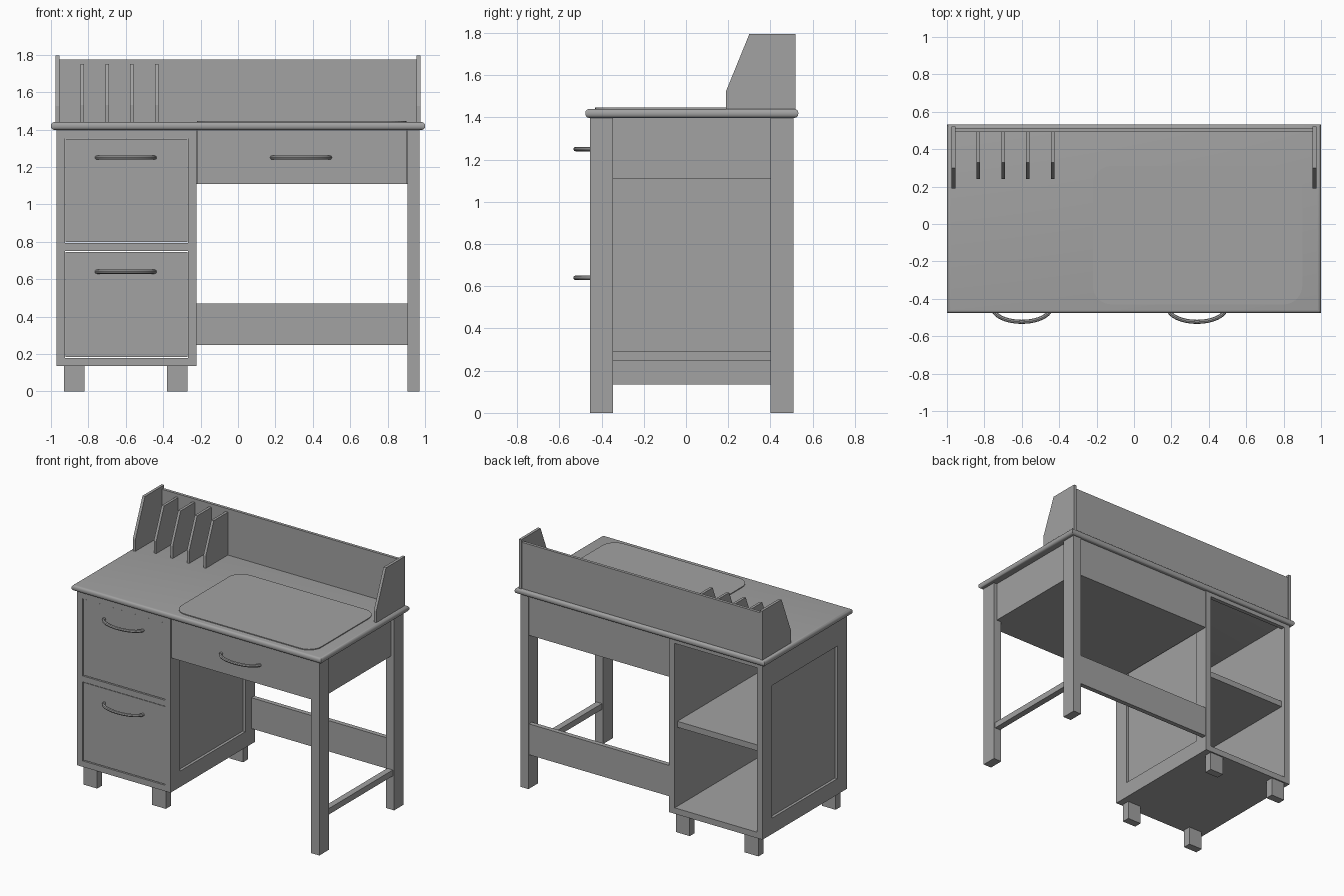
import bpy, bmesh, math

cube = bpy.data.objects.get("Cube")
if cube:
    bpy.data.objects.remove(cube, do_unlink=True)

grey = bpy.data.materials.new("plain grey")
grey.use_nodes = True
COLOR = (0.36, 0.36, 0.36, 1)
grey.diffuse_color = COLOR
for node in grey.node_tree.nodes:
    if node.type == 'BSDF_PRINCIPLED':
        node.inputs["Base Color"].default_value = COLOR


def finish(name, bm):
    bmesh.ops.recalc_face_normals(bm, faces=bm.faces)
    mesh = bpy.data.meshes.new(name)
    bm.to_mesh(mesh)
    bm.free()
    mesh.materials.append(grey)
    obj = bpy.data.objects.new(name, mesh)
    bpy.context.collection.objects.link(obj)
    return obj


def box_mesh(x, y, z):
    bm = bmesh.new()
    bmesh.ops.create_cube(bm, size=1)
    for v in bm.verts:
        v.co = [r[0] if c < 0 else r[1] for c, r in zip(v.co, (x, y, z))]
    return bm


def box(name, x, y, z):
    return finish(name, box_mesh(x, y, z))


def prism(name, outline, axis, low, high):
    """Extrude a flat outline along x (axis 0) or z (axis 2)."""
    bm = bmesh.new()
    place = (lambda p: (low, *p)) if axis == 0 else (lambda p: (*p, low))
    face = bm.faces.new([bm.verts.new(place(p)) for p in outline])
    top = bmesh.ops.extrude_face_region(bm, geom=[face])
    for v in top["geom"]:
        if isinstance(v, bmesh.types.BMVert):
            v.co[axis] = high
    return finish(name, bm)


def smooth(obj):
    bpy.ops.object.select_all(action='DESELECT')
    obj.select_set(True)
    bpy.context.view_layer.objects.active = obj
    bpy.ops.object.shade_smooth_by_angle(angle=math.radians(40))


FRONT, BACK = -0.455, 0.51
TOP = 1.44          # upper surface of the desk
UNDER = 1.398       # underside of the desk top

# Desk top with rounded edges
bm = box_mesh((-1, 1), (-0.477, 0.532), (UNDER, TOP))
rim = [e for e in bm.edges if abs(e.verts[0].co.z - e.verts[1].co.z) < 0.001]
bmesh.ops.bevel(bm, geom=rim, offset=0.018, segments=4, profile=0.5, affect='EDGES')
smooth(finish("desk_top", bm))

# Writing mat with rounded corners
mat_x, mat_y, r = (-0.22, 0.90), (-0.43, 0.31), 0.1
outline = []
for i, (cx, cy) in enumerate(((mat_x[1] - r, mat_y[1] - r), (mat_x[0] + r, mat_y[1] - r),
                              (mat_x[0] + r, mat_y[0] + r), (mat_x[1] - r, mat_y[0] + r))):
    for k in range(9):
        a = math.pi / 2 * (i + k / 8)
        outline.append((cx + r * math.cos(a), cy + r * math.sin(a)))
prism("writing_mat", outline, 2, TOP - 0.004, TOP + 0.006)

# Cabinet sides, each with a recessed panel on its outer face
WINDOW_Y, WINDOW_Z, RECESS = (-0.345, 0.40), (0.25, 1.21), 0.02
for name, x, out in (("right", (-0.97, -0.925), -1), ("left", (-0.267, -0.222), 1)):
    bm = box_mesh(x, (FRONT, BACK), (0.135, UNDER))
    bm.normal_update()
    face = max(bm.faces, key=lambda f: f.normal.x * out)
    bmesh.ops.inset_individual(bm, faces=[face], thickness=0.05)
    # slightly sloped border around the sunken panel
    for v in face.verts:
        v.co.y = WINDOW_Y[v.co.y > 0]
        v.co.z = WINDOW_Z[v.co.z > 0.7]
    rim = bmesh.ops.extrude_discrete_faces(bm, faces=[face])["faces"][0]
    for v in rim.verts:
        v.co.x -= out * RECESS
    finish("cabinet_side_" + name, bm)

# Cabinet floor, shelf, rails and feet
inner = (-0.925, -0.267)
box("cabinet_floor", inner, (FRONT, BACK), (0.135, 0.178))
box("cabinet_shelf", inner, (FRONT, BACK - 0.03), (0.75, 0.793))
box("cabinet_front_rail", inner, (FRONT, FRONT + 0.03), (1.352, UNDER))
box("cabinet_back_rail", inner, (BACK - 0.03, BACK), (1.368, UNDER))
for fx in (-0.93, -0.38):
    for fy in (-0.44, 0.443):
        box("cabinet_foot", (fx, fx + 0.11), (fy, fy + 0.057), (0, 0.135))

# Cabinet drawer fronts, set in with a narrow gap
for z in ((0.183, 0.745), (0.798, 1.349)):
    box("cabinet_drawer_front", (-0.921, -0.271), (FRONT + 0.005, FRONT + 0.03), z)

# Centre drawer body, apron and stretchers
box("drawer_housing", (-0.222, 0.945), (FRONT + 0.03, BACK - 0.008), (1.11, UNDER))
box("centre_drawer_front", (-0.217, 0.902), (FRONT + 0.005, FRONT + 0.03), (1.11, UNDER))
box("back_stretcher", (-0.222, 0.91), (BACK - 0.04, BACK - 0.006), (0.247, 0.47))
box("side_stretcher", (0.915, 0.96), (-0.345, 0.40), (0.247, 0.29))

# Open-side legs
for y in ((FRONT, -0.345), (0.40, BACK)):
    box("desk_leg", (0.905, 0.97), y, (0, UNDER))

# Upper rack: back board, end boards and letter dividers
box("rack_back", (-0.957, 0.957), (0.492, 0.513), (TOP - 0.005, 1.775))
end = [(0.19, TOP - 0.005), (0.19, 1.525), (0.30, 1.795), (0.52, 1.795), (0.52, TOP - 0.005)]
for x in (-0.975, 0.955):
    prism("rack_end", end, 0, x, x + 0.02)
divider = [(0.24, TOP - 0.005), (0.24, 1.53), (0.33, 1.75), (0.493, 1.75), (0.493, TOP - 0.005)]
for i in range(4):
    x = -0.842 + 0.1325 * i
    prism("letter_divider", divider, 0, x, x + 0.019)

# Bowed pull handles
for hx, hz in ((-0.6, 1.25), (-0.6, 0.64), (0.337, 1.25)):
    curve = bpy.data.curves.new("pull_handle", 'CURVE')
    curve.dimensions = '3D'
    curve.bevel_depth = 0.011
    curve.bevel_resolution = 2
    curve.use_fill_caps = True
    spline = curve.splines.new('POLY')
    steps = 20
    spline.points.add(steps)
    for i, p in enumerate(spline.points):
        a = math.pi * i / steps
        p.co = (hx - 0.155 * math.cos(a), -0.447 - 0.076 * math.sin(a), hz, 1)
    curve.materials.append(grey)
    handle = bpy.data.objects.new("pull_handle", curve)
    bpy.context.collection.objects.link(handle)
    bpy.ops.object.select_all(action='DESELECT')
    handle.select_set(True)
    bpy.context.view_layer.objects.active = handle
    bpy.ops.object.convert(target='MESH')
    smooth(bpy.context.view_layer.objects.active)
